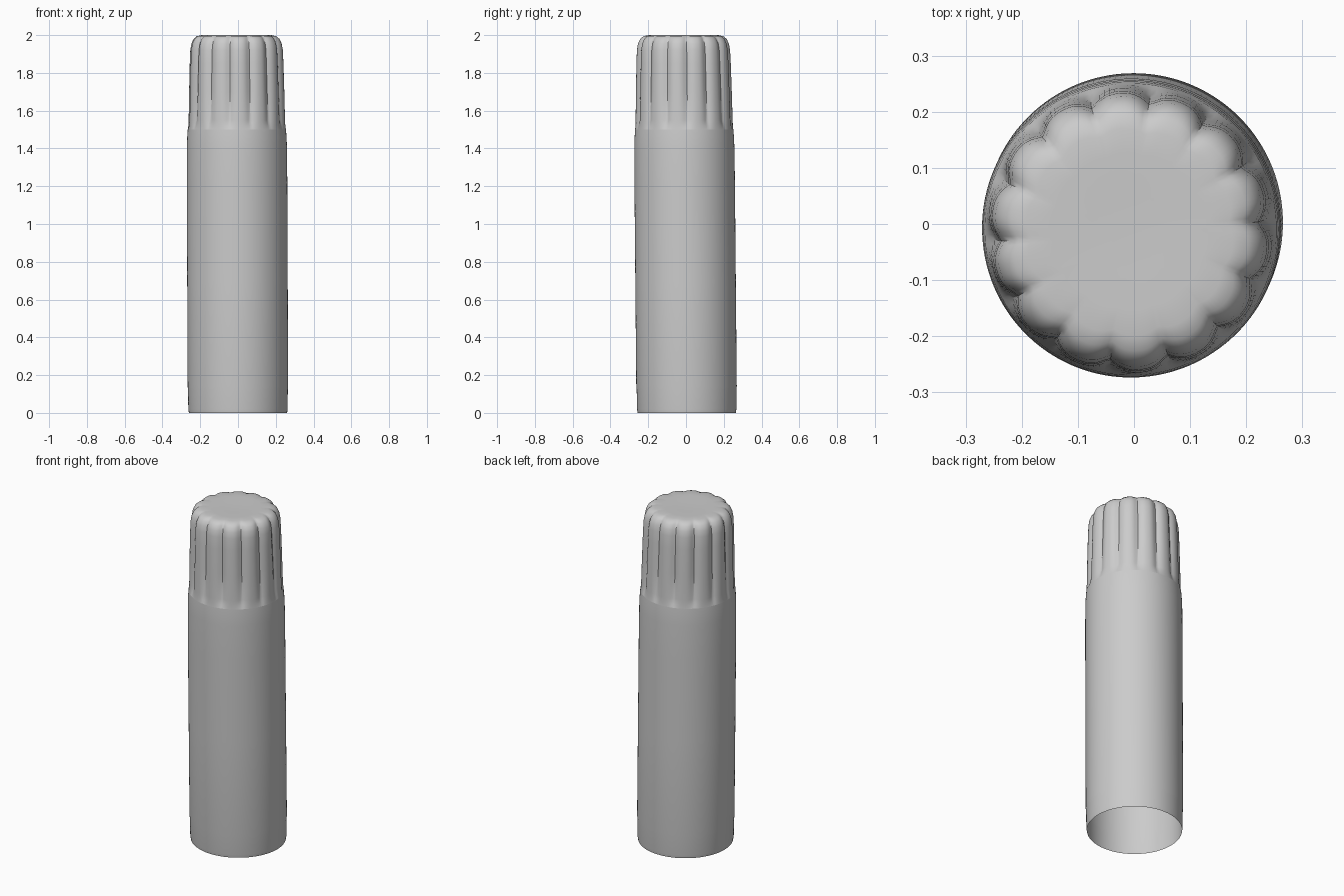
import bpy, bmesh, math

if "Cube" in bpy.data.objects:
    bpy.data.objects.remove(bpy.data.objects["Cube"], do_unlink=True)

# One plain grey finish
grey = bpy.data.materials.new("matte grey")
grey.use_nodes = True
colour = (0.6, 0.6, 0.6, 1)
grey.diffuse_color = colour
grey.node_tree.nodes["Principled BSDF"].inputs["Base Color"].default_value = colour

FLUTES, SEGMENTS = 14, 168
PHASE = math.radians(81)


def lean(z):
    """Slight sideways drift of the axis with height."""
    return -0.004 * z, 0.004 - 0.009 * z


def lathe(name, profile, close_top=False):
    """Revolve (radius, z, flute depth) rows into an open shell."""
    bm = bmesh.new()
    rings = []
    for r, z, depth in profile:
        cx, cy = lean(z)
        ring = []
        for i in range(SEGMENTS):
            a = 2 * math.pi * i / SEGMENTS
            # Convex lobes that meet in narrow grooves
            lobe = abs(math.sin(FLUTES * (a - PHASE) / 2))
            rad = r - depth * (1 - lobe) ** 1.3
            ring.append(bm.verts.new((cx + rad * math.cos(a), cy + rad * math.sin(a), z)))
        rings.append(ring)
    for low, high in zip(rings, rings[1:]):
        for i in range(SEGMENTS):
            j = (i + 1) % SEGMENTS
            bm.faces.new((low[i], low[j], high[j], high[i]))
    if close_top:
        cx, cy = lean(2)
        tip = bm.verts.new((cx, cy, profile[-1][1] - 0.002))
        for i in range(SEGMENTS):
            bm.faces.new((rings[-1][i], rings[-1][(i + 1) % SEGMENTS], tip))
    mesh = bpy.data.meshes.new(name)
    bm.to_mesh(mesh)
    bm.free()
    mesh.materials.append(grey)
    obj = bpy.data.objects.new(name, mesh)
    bpy.context.collection.objects.link(obj)
    bpy.ops.object.select_all(action='DESELECT')
    obj.select_set(True)
    bpy.context.view_layer.objects.active = obj
    bpy.ops.object.shade_smooth_by_angle(angle=math.radians(40))
    return obj


# Hollow tube, open at the bottom, with a faint band near the foot
lathe("tube_body", [
    (0.260, 0.0, 0), (0.263, 0.02, 0), (0.264, 0.12, 0), (0.266, 0.14, 0),
    (0.266, 0.7, 0), (0.266, 1.2, 0), (0.265, 1.40, 0), (0.263, 1.46, 0),
    (0.260, 1.50, 0)])

# Fluted cap with a rounded shoulder and a flat top
lathe("fluted_cap", [
    (0.260, 1.50, 0), (0.258, 1.52, 0.006), (0.257, 1.55, 0.015),
    (0.254, 1.70, 0.018), (0.250, 1.85, 0.019), (0.247, 1.92, 0.019),
    (0.241, 1.955, 0.019), (0.229, 1.98, 0.018), (0.212, 1.994, 0.015),
    (0.185, 2.0, 0.010), (0.14, 2.0, 0.004), (0.07, 1.999, 0)], close_top=True)
